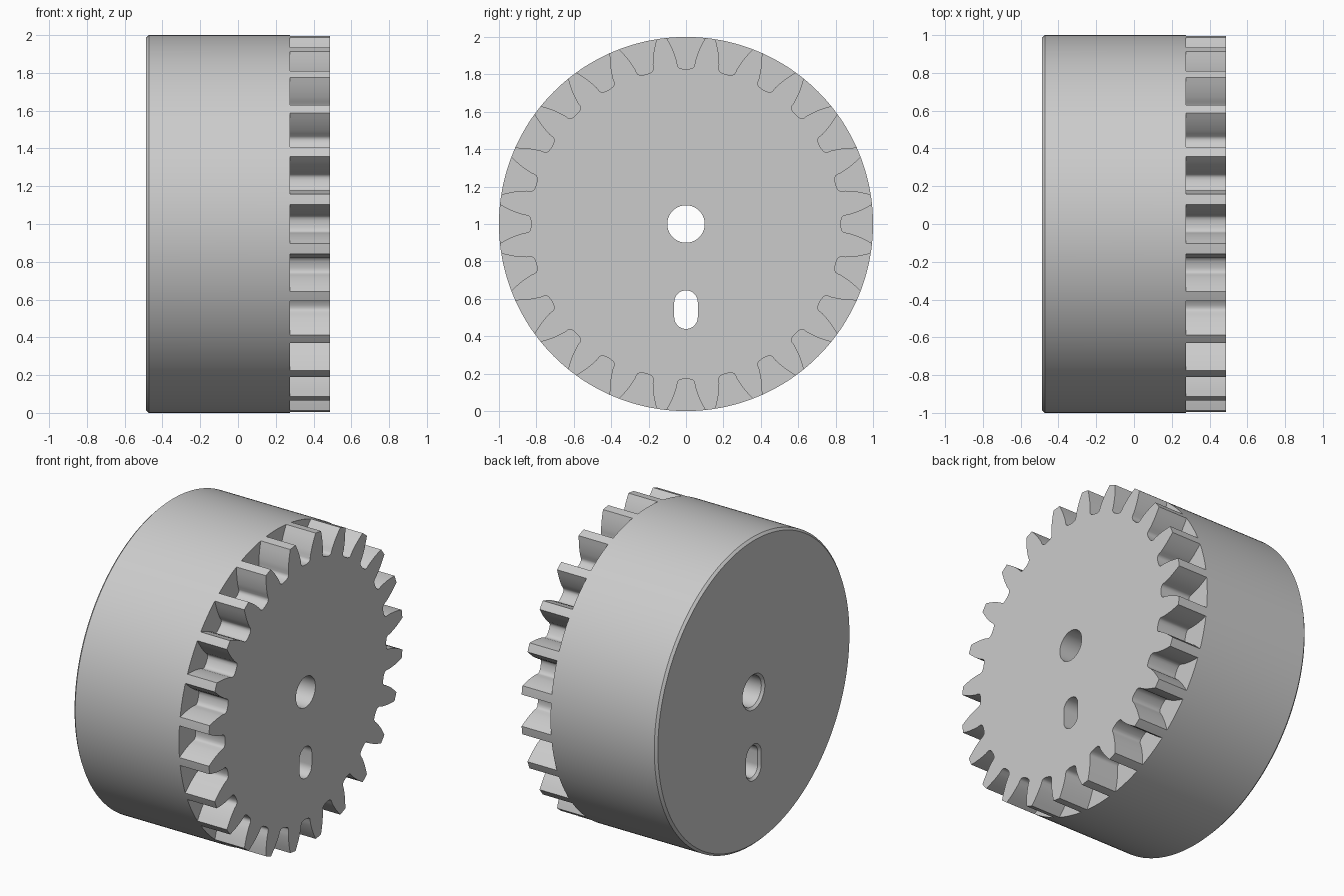
import bpy, bmesh
from math import pi, sin, cos, asin, radians
from mathutils import Vector

if "Cube" in bpy.data.objects:
    bpy.data.objects.remove(bpy.data.objects["Cube"])

TEETH = 24
STEP = 2 * pi / TEETH
BACK, LEDGE, FACE = -0.487, 0.275, 0.487
CHAMFER = 0.015

# Half of one tooth gap, from the rim to the root: (half width, height)
FLANK = [(0.103, 0.9947), (0.087, 0.965), (0.07, 0.93), (0.057, 0.895),
         (0.049, 0.87), (0.046, 0.85), (0.042, 0.84), (0.033, 0.8325), (0.018, 0.829)]
GAP = [(-w, h) for w, h in FLANK] + [(0, 0.828)] + FLANK[::-1]
HALF = asin(FLANK[0][0])


def turn(point, a):
    w, h = point
    return (w * cos(a) + h * sin(a), h * cos(a) - w * sin(a))


def arc(start, end, n, r=1.0, centre=0.0):
    angles = [start + (end - start) * i / n for i in range(n + 1)]
    return [(r * sin(a), centre + r * cos(a)) for a in angles]


# Outlines as (y, height from the axis)
gaps, rims, gear, rim = [], [], [], []
for k in range(TEETH):
    a = k * STEP
    gaps.append([turn(p, a) for p in GAP])
    rims.append(arc(a - HALF, a + HALF, 8))
    tip = arc(a + HALF, a + STEP - HALF, 3)[1:-1]
    gear += gaps[-1] + tip
    rim += rims[-1] + tip
bevelled_rim = [(y * (1 - CHAMFER), z * (1 - CHAMFER)) for y, z in rim]


def bore(grow=0.0):
    return arc(0, 2 * pi, 64, 0.1 + grow)[:-1]


def slot(grow=0.0):
    r = 0.063 + grow
    return arc(-pi / 2, pi / 2, 20, r, -0.418) + arc(pi / 2, 3 * pi / 2, 20, r, -0.498)


bm = bmesh.new()


def ring(points, x):
    return [bm.verts.new(Vector((x, y, z + 1))) for y, z in points]


def loft(sections):
    """Join matching outlines along x; return the first and last rings."""
    rings = [ring(points, x) for points, x in sections]
    for a, b in zip(rings, rings[1:]):
        for i in range(len(a)):
            j = (i + 1) % len(a)
            bm.faces.new((a[i], a[j], b[j], b[i]))
    return rings[0], rings[-1]


def cap(loops):
    edges = [bm.edges.get((r[i - 1], r[i])) for r in loops for i in range(len(r))]
    bmesh.ops.triangle_fill(bm, use_beauty=True, edges=edges)


# Drum wall, toothed wall and the two through holes
drum = loft([(bevelled_rim, BACK), (rim, BACK + CHAMFER), (rim, LEDGE)])
toothed = loft([(gear, LEDGE), (gear, FACE)])
holes = [loft([(shape(CHAMFER), BACK), (shape(), BACK + CHAMFER), (shape(), FACE)])
         for shape in (bore, slot)]

# Flat ends, pierced by the holes
cap([drum[0]] + [h[0] for h in holes])
cap([toothed[1]] + [h[1] for h in holes])

# Ledge at the foot of every tooth gap
for gap, edge in zip(gaps, rims):
    bm.faces.new(ring(gap + edge[-2:0:-1], LEDGE))

bmesh.ops.remove_doubles(bm, verts=bm.verts, dist=0.0002)
bmesh.ops.recalc_face_normals(bm, faces=bm.faces)

mesh = bpy.data.meshes.new("gear_drum")
bm.to_mesh(mesh)
bm.free()
gear_drum = bpy.data.objects.new("gear_drum", mesh)
bpy.context.collection.objects.link(gear_drum)

# Plain grey finish
grey = bpy.data.materials.new("light_grey")
grey.use_nodes = True
colour = (0.6, 0.6, 0.6, 1)
grey.diffuse_color = colour
grey.node_tree.nodes["Principled BSDF"].inputs["Base Color"].default_value = colour
mesh.materials.append(grey)

bpy.ops.object.select_all(action="DESELECT")
gear_drum.select_set(True)
bpy.context.view_layer.objects.active = gear_drum
bpy.ops.object.shade_smooth_by_angle(angle=radians(30))
